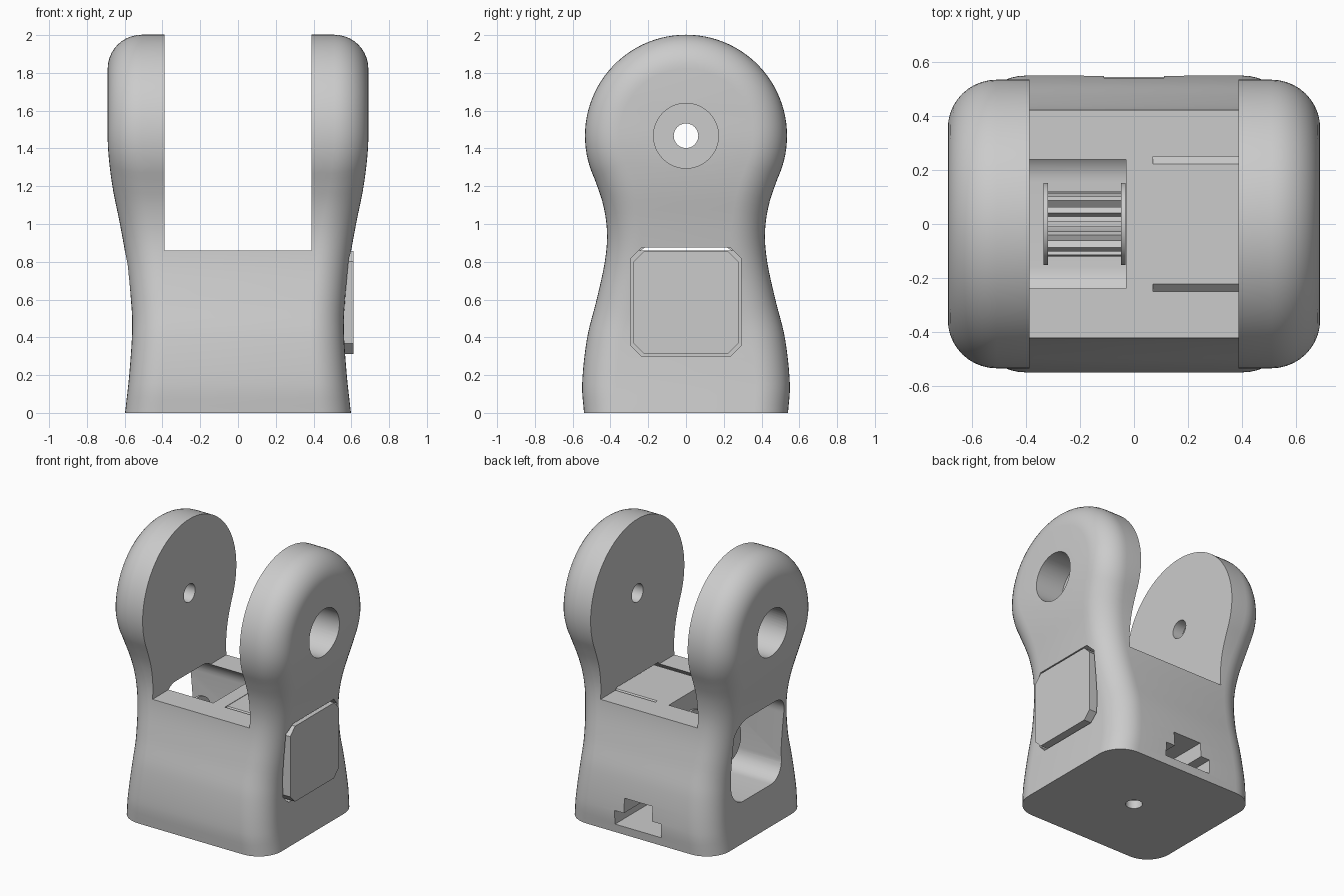
import bpy, bmesh, math
from mathutils import Matrix

cube = bpy.data.objects.get("Cube")
if cube:
    bpy.data.objects.remove(cube, do_unlink=True)

grey = bpy.data.materials.new("plain grey")
grey.use_nodes = True
grey.diffuse_color = (0.6, 0.6, 0.6, 1)
grey.node_tree.nodes["Principled BSDF"].inputs["Base Color"].default_value = (0.6, 0.6, 0.6, 1)

HEAD_Z, HEAD_R, EDGE_R = 1.467, 0.535, 0.18
GAP, FLOOR = 0.388, 0.86


def make(name, bm):
    bmesh.ops.recalc_face_normals(bm, faces=bm.faces)
    mesh = bpy.data.meshes.new(name)
    bm.to_mesh(mesh)
    bm.free()
    mesh.materials.append(grey)
    ob = bpy.data.objects.new(name, mesh)
    bpy.context.collection.objects.link(ob)
    return ob


def box(name, lo, hi):
    bm = bmesh.new()
    bmesh.ops.create_cube(bm, size=1)
    for v in bm.verts:
        v.co = [a + (b - a) * (c + 0.5) for a, b, c in zip(lo, hi, v.co)]
    return make(name, bm)


def prism(name, outline, x0, x1):
    """Extrude a (y, z) outline along x."""
    bm = bmesh.new()
    ends = [[bm.verts.new((x, y, z)) for y, z in outline] for x in (x0, x1)]
    for ring in ends:
        bm.faces.new(ring)
    for i in range(len(outline)):
        bm.faces.new((ends[0][i - 1], ends[0][i], ends[1][i], ends[1][i - 1]))
    return make(name, bm)


def circle(r, z, n=48):
    return [(r * math.cos(i * math.tau / n), z + r * math.sin(i * math.tau / n)) for i in range(n)]


def rounded_rect(half, z0, z1, r, seg):
    """Rectangle with round corners; one segment gives chamfers."""
    pts = []
    corners = [(half - r, z1 - r), (r - half, z1 - r), (r - half, z0 + r), (half - r, z0 + r)]
    for k, (y, z) in enumerate(corners):
        for i in range(seg + 1):
            a = math.pi / 2 * (k + i / seg)
            pts.append((y + r * math.cos(a), z + r * math.sin(a)))
    return pts


def smooth_curve(pts, z):
    """Cubic interpolation of (z, value) points."""
    def slope(i):
        a, b = pts[max(i - 1, 0)], pts[min(i + 1, len(pts) - 1)]
        return (b[1] - a[1]) / (b[0] - a[0])
    i = max(k for k in range(len(pts) - 1) if k == 0 or pts[k][0] <= z)
    (za, va), (zb, vb) = pts[i], pts[i + 1]
    h = zb - za
    t = (z - za) / h
    return (va * (1 + 2 * t) * (1 - t) ** 2 + vb * t * t * (3 - 2 * t)
            + h * (slope(i) * t * (1 - t) ** 2 + slope(i + 1) * t * t * (t - 1)))


# Half depth and half width of the body by height
depth = [(0, .54), (.15, .55), (.4, .523), (.6, .473), (.8, .43), (.95, .418), (1.1, .438), (1.241, .485), (1.3, .508)]
width = [(0, .598), (.2, .576), (.45, .56), (.6, .567), (.8, .59), (1, .625), (1.2, .665), (1.4, .688), (1.6, .69), (2, .69)]

# Side silhouette with outward normals
side = []
for i in range(32):
    z = 1.24 * i / 32
    d = (smooth_curve(depth, z + .005) - smooth_curve(depth, max(z - .005, 0))) / .01
    d = 0 if i == 0 else d
    n = math.hypot(1, d)
    side.append((smooth_curve(depth, z), z, 1 / n, -d / n))
start = math.asin((1.24 - HEAD_Z) / HEAD_R)
for i in range(33):
    a = start + (math.pi / 2 - start) * i / 32
    c, s = math.cos(a), math.sin(a)
    side.append((HEAD_R * c, HEAD_Z + HEAD_R * s, c, s))
side += [(-y, z, -ny, nz) for y, z, ny, nz in reversed(side[:-1])]

# Body: silhouette rings across the width with a rolled outer edge
bm = bmesh.new()
rings = []
STEPS = 10
for sign, order in ((-1, range(STEPS, -1, -1)), (1, range(STEPS + 1))):
    for k in order:
        t = math.pi / 2 * k / STEPS
        inset = EDGE_R * (1 - math.cos(t))
        ring = []
        for y, z, ny, nz in side:
            zz = z - nz * inset
            x = smooth_curve(width, zz) - EDGE_R * (1 - math.sin(t))
            ring.append(bm.verts.new((sign * x, y - ny * inset, zz)))
        rings.append(ring)
for a, b in zip(rings, rings[1:]):
    for i in range(len(side) - 1):
        bm.faces.new((a[i], a[i + 1], b[i + 1], b[i]))
for ring in (rings[0], rings[-1]):
    half = len(ring) // 2
    for i in range(half - 1):
        bm.faces.new((ring[i], ring[i + 1], ring[-2 - i], ring[-1 - i]))
    bm.faces.new((ring[half - 1], ring[half], ring[half + 1]))
bm.faces.new([r[0] for r in rings] + [r[-1] for r in reversed(rings)])
body = make("clevis_body", bm)

# Cutters: gap between arms, side pockets, pin holes, nut slot, base hole
cutters = [
    box("gap_cutter", (-GAP, -1, FLOOR), (GAP, 1, 3)),
    prism("spool_pocket_cutter", rounded_rect(.287, .28, .89, .13, 10), -1, -.03),
    prism("cover_pocket_cutter", rounded_rect(.29, .3, .875, .055, 1), .07, 1),
    prism("pin_hole_cutter", circle(.065, HEAD_Z), -1, 1),
    box("nut_slot_wide_cutter", (-.185, -.1, .06), (.185, 1, .16)),
    box("nut_slot_narrow_cutter", (-.112, -.1, .1), (.112, 1, .265)),
]
for sign in (-1, 1):
    cutters.append(prism("pin_recess_cutter", circle(.172, HEAD_Z), sign * .47, sign))
hole = prism("base_hole_cutter", circle(.055, 0), -.1, .12)
hole.data.transform(Matrix.Rotation(-math.pi / 2, 4, "Y"))
cutters.append(hole)

bpy.context.view_layer.objects.active = body
for cutter in cutters:
    cutter.hide_render = True
    mod = body.modifiers.new("cut", "BOOLEAN")
    mod.operation = "DIFFERENCE"
    mod.solver = "EXACT"
    mod.object = cutter
    bpy.ops.object.modifier_apply(modifier=mod.name)
    bpy.data.objects.remove(cutter, do_unlink=True)

# Chamfered cover block in the left pocket
prism("cover_block", rounded_rect(.277, .312, .857, .055, 1), .07, .612)

# Ribbed spool in the right pocket
SPOOL_Z = .58
prism("spool_core", circle(.09, SPOOL_Z, 32), -.325, -.035)
for x in (-.335, -.048):
    prism("spool_flange", circle(.152, SPOOL_Z), x, x + .016)
bm = bmesh.new()
for i in range(14):
    bar = bmesh.ops.create_cube(bm, size=1, matrix=Matrix.Diagonal((.28, .024, .04, 1)))
    spin = (Matrix.Translation((-.18, 0, SPOOL_Z)) @ Matrix.Rotation(i * math.tau / 14, 4, "X")
            @ Matrix.Translation((0, 0, .1)))
    bmesh.ops.transform(bm, matrix=spin, verts=bar["verts"])
make("spool_ribs", bm)

# Smooth shading with sharp edges kept
for ob in bpy.context.collection.objects:
    ob.select_set(ob.type == "MESH" and ob.data.materials.get("plain grey") is not None)
bpy.ops.object.shade_smooth_by_angle(angle=math.radians(30))
